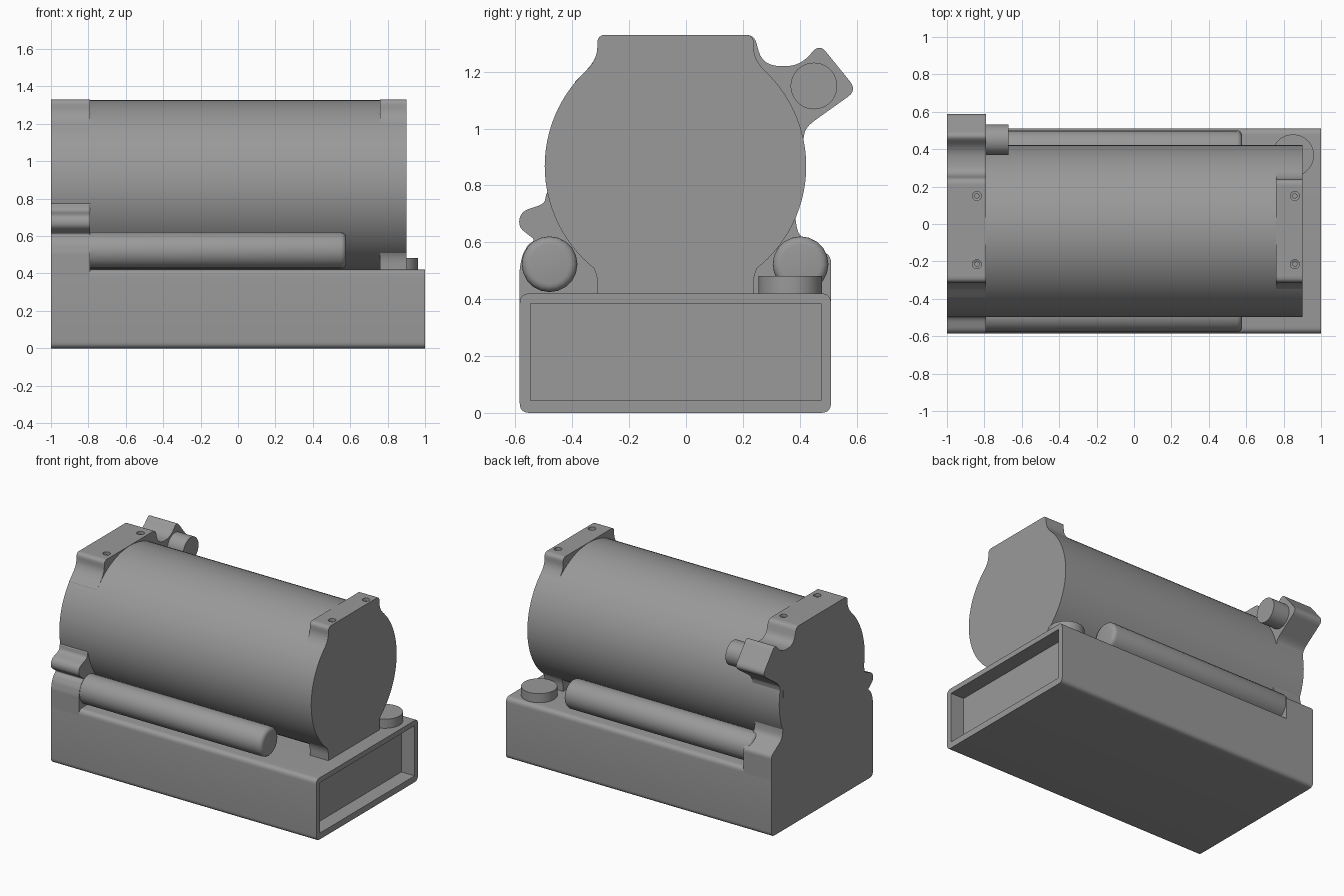
import bpy, bmesh, math
from mathutils import Vector, Matrix

if "Cube" in bpy.data.objects:
    bpy.data.objects.remove(bpy.data.objects["Cube"])

CY, CZ, R = -0.037, 0.868, 0.46   # drum axis and radius

grey = bpy.data.materials.new("dark_grey")
grey.diffuse_color = (0.32, 0.32, 0.32, 1)
grey.use_nodes = True
grey.node_tree.nodes["Principled BSDF"].inputs["Base Color"].default_value = grey.diffuse_color


def finish(name, bm, angle=35):
    bmesh.ops.recalc_face_normals(bm, faces=bm.faces)
    me = bpy.data.meshes.new(name)
    bm.to_mesh(me)
    bm.free()
    me.materials.append(grey)
    ob = bpy.data.objects.new(name, me)
    bpy.context.collection.objects.link(ob)
    bpy.ops.object.select_all(action='DESELECT')
    ob.select_set(True)
    bpy.context.view_layer.objects.active = ob
    bpy.ops.object.shade_smooth_by_angle(angle=math.radians(angle))
    return ob


def rounded(points, steps=6):
    """Turn (y, z, corner size) points into an outline with rounded corners."""
    out = []
    for i, (y, z, r) in enumerate(points):
        p = Vector((y, z))
        if r == 0:
            out.append(p)
            continue
        a = Vector(points[i - 1][:2]) - p
        b = Vector(points[(i + 1) % len(points)][:2]) - p
        a = p + a.normalized() * min(r, a.length * 0.48)
        b = p + b.normalized() * min(r, b.length * 0.48)
        for k in range(steps + 1):
            t = k / steps
            out.append(a * (1 - t) ** 2 + p * 2 * t * (1 - t) + b * t * t)
    return out


def extrude_x(name, points, x0, x1):
    bm = bmesh.new()
    face = bm.faces.new([bm.verts.new((x0, p.x, p.y)) for p in rounded(points)])
    ext = bmesh.ops.extrude_face_region(bm, geom=[face])['geom']
    bmesh.ops.translate(bm, vec=(x1 - x0, 0, 0),
                        verts=[v for v in ext if isinstance(v, bmesh.types.BMVert)])
    return finish(name, bm)


def cylinder(name, start, end, r, sides, bevel=0):
    a, b = Vector(start), Vector(end)
    d = b - a
    mat = Matrix.Translation((a + b) / 2) @ d.to_track_quat('Z', 'Y').to_matrix().to_4x4()
    bm = bmesh.new()
    bmesh.ops.create_cone(bm, cap_ends=True, segments=sides, radius1=r, radius2=r,
                          depth=d.length, matrix=mat)
    if bevel:
        rims = [e for e in bm.edges if any(len(f.verts) > 4 for f in e.link_faces)]
        bmesh.ops.bevel(bm, geom=rims, offset=bevel, segments=4, profile=0.5, affect='EDGES')
    return finish(name, bm)


def cut(ob, cutter):
    m = ob.modifiers.new("cut", 'BOOLEAN')
    m.object, m.operation, m.solver = cutter, 'DIFFERENCE', 'EXACT'
    cutter.hide_render = True
    cutter.hide_set(True)


def flatten_big_faces(ob):
    """Flat shading on the large planar sides so only the small rounds stay smooth."""
    for p in ob.data.polygons:
        p.use_smooth = p.area < 0.012 and len(p.vertices) == 4


# base box with an open recess on the right end
base = extrude_x("base", [(-0.585, 0, .035), (0.51, 0, .035),
                          (0.51, 0.42, .035), (-0.585, 0.42, .035)], -1, 1)
cut(base, extrude_x("recess_cutter", [(-0.547, 0.043, 0), (0.475, 0.043, 0),
                                      (0.475, 0.385, 0), (-0.547, 0.385, 0)], 0.9, 1.1))

# main drum
cylinder("drum", (-0.999, CY, CZ), (0.9, CY, CZ), R, 96)

# right bracket, mirrored half profile
half = [(0.275, 0.40, 0), (0.275, 0.51, .08), (0.37, 0.60, 0),
        (0.35, 1.165, 0), (0.275, 1.245, .06), (0.275, 1.33, .03)]
right = [(CY + y, z, r) for y, z, r in half]
left = [(CY - y, z, r) for y, z, r in reversed(half)]
right_bracket = extrude_x("right_bracket", right + left, 0.76, 0.9)

# left end bracket with lug, side nub and rod holders
left_bracket = extrude_x("left_bracket", [
    (-0.585, 0.38, 0), (0.51, 0.38, 0), (0.51, 0.55, .02), (0.395, 0.625, .03),
    (0.385, 0.68, .02), (0.38, 0.95, 0), (0.412, 0.955, 0), (0.42, 1.005, .04),
    (0.602, 1.135, .04), (0.47, 1.298, .035), (0.40, 1.22, .05), (0.27, 1.22, .08),
    (0.24, 1.33, .03), (-0.312, 1.33, .03), (-0.312, 1.245, .06), (-0.39, 1.165, 0),
    (-0.45, 0.82, 0), (-0.492, 0.77, 0), (-0.498, 0.735, .03), (-0.57, 0.712, .02),
    (-0.588, 0.685, .02), (-0.585, 0.65, .02), (-0.53, 0.608, .015),
    (-0.555, 0.592, .01), (-0.575, 0.557, .015), (-0.585, 0.51, .01)], -1, -0.79)

for ob in (right_bracket, left_bracket):
    flatten_big_faces(ob)

# pin on the lug
cylinder("lug_pin", (-0.82, 0.45, 1.15), (-0.67, 0.45, 1.15), 0.082, 40)

# side rods with rounded ends
for side, y in (("front", -0.48), ("back", 0.403)):
    cylinder(side + "_rod", (-0.83, y, 0.523), (0.578, y, 0.523), 0.098, 20, 0.028)

# round cap on the base
cylinder("base_cap", (0.85, 0.367, 0.40), (0.85, 0.367, 0.482), 0.112, 48)

# screw holes with pins in the top of both brackets
for ob, x in ((left_bracket, -0.84), (right_bracket, 0.86)):
    for y in (-0.215, 0.15):
        cut(ob, cylinder("hole_cutter", (x, y, 1.295), (x, y, 1.40), 0.024, 24))
        cylinder("screw_pin", (x, y, 1.28), (x, y, 1.315), 0.014, 16)
